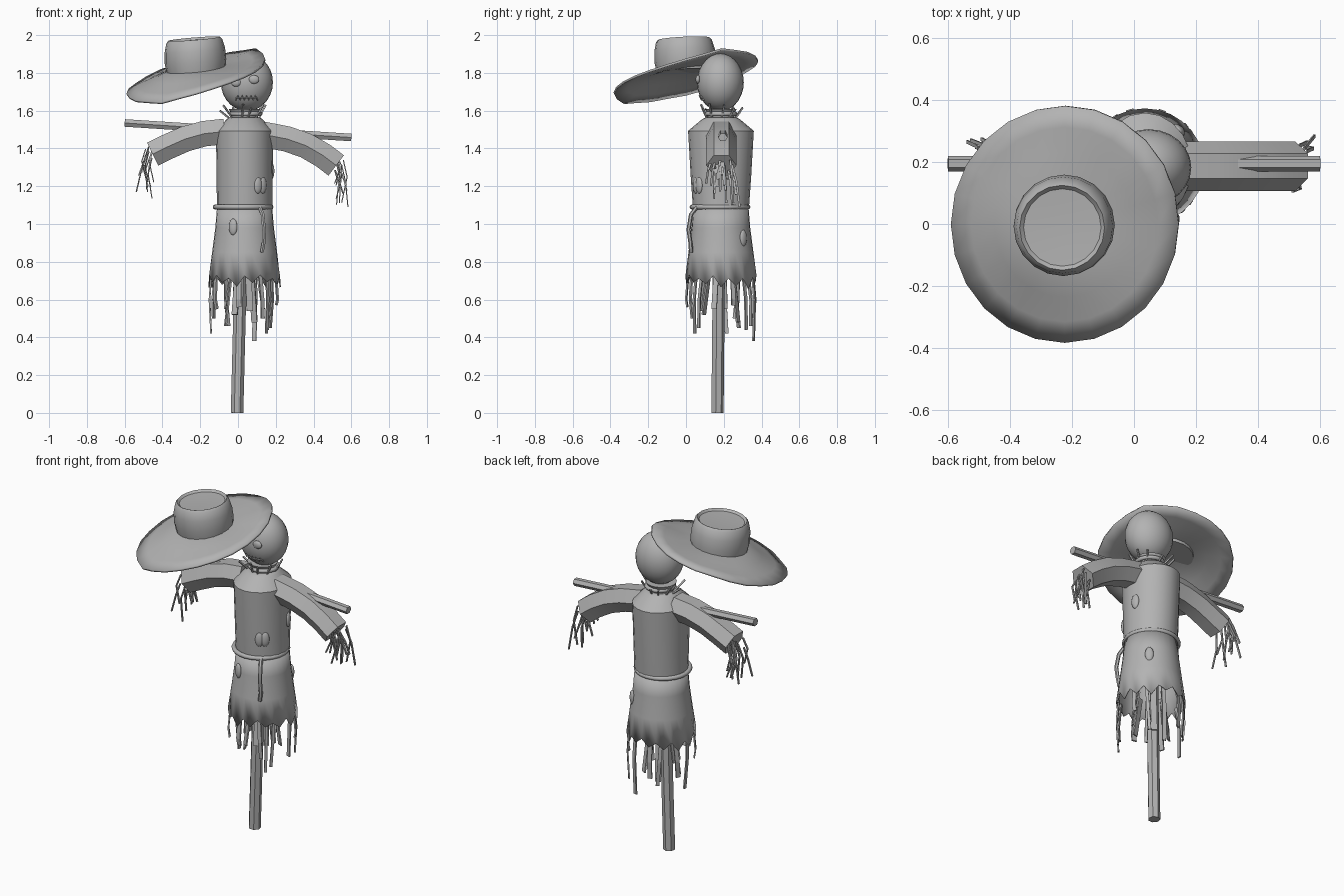
import bpy, bmesh, math, random
from math import sin, cos, pi, radians
from mathutils import Vector

random.seed(4)
if "Cube" in bpy.data.objects:
    bpy.data.objects.remove(bpy.data.objects["Cube"], do_unlink=True)

GREY = (0.45, 0.45, 0.45, 1)
mat = bpy.data.materials.new("plain_grey")
mat.use_nodes = True
mat.diffuse_color = GREY
mat.node_tree.nodes["Principled BSDF"].inputs["Base Color"].default_value = GREY

CX, CY = 0.035, 0.185          # body axis


def finish(name, bm, angle=35):
    bmesh.ops.recalc_face_normals(bm, faces=bm.faces)
    mesh = bpy.data.meshes.new(name)
    bm.to_mesh(mesh)
    bm.free()
    mesh.materials.append(mat)
    ob = bpy.data.objects.new(name, mesh)
    bpy.context.collection.objects.link(ob)
    bpy.ops.object.select_all(action='DESELECT')
    ob.select_set(True)
    bpy.context.view_layer.objects.active = ob
    if angle:
        bpy.ops.object.shade_smooth_by_angle(angle=radians(angle))
    return ob


def skin(bm, rings, caps=True):
    """Join equal rings of points into a tube."""
    vs = [[bm.verts.new(p) for p in r] for r in rings]
    n = len(vs[0])
    for a, b in zip(vs, vs[1:]):
        for i in range(n):
            j = (i + 1) % n
            bm.faces.new((a[i], a[j], b[j], b[i]))
    if caps:
        bm.faces.new(vs[0][::-1])
        bm.faces.new(vs[-1])
    return vs


def sweep(bm, path, a, b, sides, ref=(0, 1, 0), turn=0.0):
    """Sweep an oval section along a path; a lies along ref, b across it."""
    pts = [Vector(p) for p in path]
    rings = []
    for i, p in enumerate(pts):
        t = (pts[min(i + 1, len(pts) - 1)] - pts[max(i - 1, 0)]).normalized()
        u = Vector(ref)
        u = (u - t * u.dot(t)).normalized()
        v = t.cross(u)
        rings.append([p + u * a * cos(turn + k * 2 * pi / sides) + v * b * sin(turn + k * 2 * pi / sides)
                      for k in range(sides)])
    skin(bm, rings)


def ring(rx, ry, z, n=20, cx=CX, cy=CY):
    return [(cx + rx * cos(2 * pi * k / n), cy + ry * sin(2 * pi * k / n), z) for k in range(n)]


def around(angle, r, z):
    return Vector((CX + r * cos(radians(angle)), CY + r * sin(radians(angle)), z))


def ellipsoid(name, loc, size, turn=0.0, seg=20):
    bm = bmesh.new()
    bmesh.ops.create_uvsphere(bm, u_segments=seg, v_segments=seg // 2 + 2, radius=1)
    ob = finish(name, bm)
    ob.location, ob.scale, ob.rotation_euler.z = loc, size, turn
    return ob


def torus(name, loc, big, small):
    bpy.ops.mesh.primitive_torus_add(location=loc, major_radius=big, minor_radius=small,
                                     major_segments=24, minor_segments=8)
    ob = bpy.context.object
    ob.name = name
    ob.data.materials.append(mat)
    bpy.ops.object.shade_smooth_by_angle(angle=radians(50))
    return ob


# Wooden frame
bm = bmesh.new()
sweep(bm, [(-0.005, 0.165, 0), (0.035, 0.18, 1.6)], 0.034, 0.034, 7)
finish("upright_pole", bm)
bm = bmesh.new()
sweep(bm, [(-0.6, 0.195, 1.535), (0.6, 0.195, 1.458)], 0.025, 0.023, 6)
finish("cross_bar", bm)

# Shirt body with shoulders
bm = bmesh.new()
skin(bm, [ring(0.147, 0.148, 1.08), ring(0.148, 0.16, 1.25), ring(0.152, 0.174, 1.493),
          ring(0.095, 0.1, 1.555), ring(0.08, 0.08, 1.565)])
finish("shirt", bm)

# Skirt with a torn hem
bm = bmesh.new()
rows = skin(bm, [ring(0.146, 0.146, 1.09, 28), ring(0.155, 0.155, 0.98, 28),
                 ring(0.172, 0.172, 0.85, 28), ring(0.192, 0.188, 0.7, 28)], caps=False)
for k, v in enumerate(rows[-1]):
    v.co.z += random.uniform(0.01, 0.035) if k % 2 else random.uniform(-0.045, 0.0)
sk = finish("skirt", bm)
mod = sk.modifiers.new("cloth", 'SOLIDIFY')
mod.thickness = 0.006

# Rope belt with hanging tail, and neck tie
torus("belt", (CX - 0.008, CY - 0.005, 1.09), 0.148, 0.013)
bm = bmesh.new()
sweep(bm, [around(-58, 0.15, 1.09), around(-59, 0.185, 1.05), around(-59, 0.2, 0.97),
           around(-58, 0.19, 0.9), around(-60, 0.183, 0.85)], 0.011, 0.011, 6)
finish("belt_tail", bm)
bm = bmesh.new()
skin(bm, [ring(0.075, 0.075, 1.55), ring(0.068, 0.068, 1.58), ring(0.085, 0.085, 1.61)])
finish("neck", bm)
torus("neck_rope", (CX + 0.008, CY, 1.583), 0.075, 0.012)

# Sleeves, six sided
sleeves = {
    "left_sleeve": [(0.13, 1.475), (0.26, 1.45), (0.36, 1.415), (0.45, 1.363), (0.52, 1.31)],
    "right_sleeve": [(-0.07, 1.49), (-0.18, 1.478), (-0.28, 1.45), (-0.37, 1.41), (-0.452, 1.37)],
}
for name, path in sleeves.items():
    bm = bmesh.new()
    sweep(bm, [(x, 0.187, z) for x, z in path], 0.08, 0.078, 6)
    finish(name, bm, 20)

# Straw hands
for name, (x, z), s in (("left_straw_hand", (0.51, 1.32), 1), ("right_straw_hand", (-0.445, 1.37), -1)):
    bm = bmesh.new()
    for k in range(14):
        y = 0.187 + random.uniform(-0.06, 0.06)
        p = Vector((x + s * random.uniform(0, 0.05), y, z + random.uniform(-0.04, 0.04)))
        drop = random.uniform(0.1, 0.23)
        out = random.uniform(-0.01, 0.06)
        dy = (y - 0.187) * 0.5 + random.uniform(-0.02, 0.02)
        mid = p + Vector((s * 0.02, dy * 0.6, -drop * 0.4))
        sweep(bm, [p, mid, p + Vector((s * out, dy, -drop))], 0.008, 0.004, 4, turn=pi / 4)
    finish(name, bm, 0)

# Straw strips below the hem: angle, lower end, half width
bm = bmesh.new()
for ang, low, w in ((72, 0.38, 0.016), (105, 0.5, 0.018), (42, 0.44, 0.012), (20, 0.57, 0.016),
                    (-35, 0.45, 0.011), (-48, 0.42, 0.011), (-62, 0.5, 0.014), (-100, 0.56, 0.02),
                    (178, 0.42, 0.014), (150, 0.5, 0.018), (-150, 0.55, 0.02), (125, 0.46, 0.014)):
    side = (-sin(radians(ang)), cos(radians(ang)), 0)
    lean = random.uniform(-4, 4)
    sweep(bm, [around(ang, 0.175, 0.74), around(ang + lean, 0.187, 0.6),
               around(ang + 2 * lean, 0.18, low)], w, 0.006, 4, side, pi / 4)
for ang, low, w in ((-120, 0.52, 0.024), (-75, 0.54, 0.024), (-20, 0.55, 0.02), (60, 0.48, 0.024),
                    (115, 0.45, 0.024), (170, 0.55, 0.024), (-165, 0.46, 0.02)):
    side = (-sin(radians(ang)), cos(radians(ang)), 0)
    sweep(bm, [around(ang, 0.07, 0.76), around(ang, 0.105, low)], w, 0.006, 4, side, pi / 4)
finish("hem_straw", bm, 0)

# Straw poking out of the collar
bm = bmesh.new()
for k in range(10):
    ang = k * 36 + random.uniform(-10, 10)
    sweep(bm, [around(ang, 0.07, 1.55), around(ang + 8, random.uniform(0.1, 0.135),
               random.uniform(1.59, 1.64))], 0.006, 0.006, 4, (0.3, 0.4, 1))
finish("collar_straw", bm, 0)

# Oval patches: angle, radius, height
for k, (ang, r, z) in enumerate(((-62, 0.15, 1.205), (-50, 0.15, 1.205), (15, 0.148, 1.28),
                                 (47, 0.162, 0.925), (-113, 0.157, 0.985))):
    ellipsoid(f"patch_{k + 1}", around(ang, r, z), (0.014, 0.024, 0.044), radians(ang), 14)

# Head and face
hx, hy, hz = 0.047, 0.182, 1.75
ellipsoid("head", (hx, hy, hz), (0.138, 0.124, 0.152), 0, 24)


def face_y(x, z, lift=0.0):
    d = 1 - ((x - hx) / 0.138) ** 2 - ((z - hz) / 0.152) ** 2
    return hy - 0.124 * math.sqrt(max(d, 0)) - lift


for side, x, z in (("left", 0.085, 1.765), ("right", -0.01, 1.75)):
    ellipsoid(f"{side}_eye", (x, face_y(x, z), z), (0.028, 0.013, 0.023), 0, 14)
bm = bmesh.new()
xs = [-0.012 + 0.0115 * k for k in range(11)]
zig = [(x, 1.668 + (0.012 if k % 2 else -0.012)) for k, x in enumerate(xs)]
for line in (zig, [(x, 1.668) for x in xs]):
    sweep(bm, [(x, face_y(x, z, 0.002), z) for x, z in line], 0.004, 0.003, 4)
finish("stitched_mouth", bm)

# Hat brim, drooping and wavy
rim = [1.87, 1.925, 1.905, 1.865, 1.815, 1.74, 1.685, 1.65, 1.64, 1.69, 1.75, 1.81]
hat_x, N = -0.222, 24


def rim_z(k):
    i = k // 2
    return rim[i] if k % 2 == 0 else (rim[i] + rim[(i + 1) % 12]) / 2


def brim_ring(f):
    pts = []
    for k in range(N):
        c, s = cos(2 * pi * k / N), sin(2 * pi * k / N)
        inner = 1.818 + 0.016 * c + 0.022 * s
        r = 0.15 + f * 0.22
        pts.append((hat_x + r * c * 0.99, r * s * 1.03, inner + (rim_z(k) - inner) * f))
    return pts


bm = bmesh.new()
rows = skin(bm, [brim_ring(f) for f in (0, 0.35, 0.7, 1)], caps=False)
bm.faces.new(rows[0])
brim = finish("hat_brim", bm, 40)
mod = brim.modifiers.new("felt", 'SOLIDIFY')
mod.thickness = 0.012
mod.offset = 0

# Hat crown, leaning with a dished top
bm = bmesh.new()
rings = []
for t, r in ((0, 0.155), (0.3, 0.163), (0.65, 0.16), (0.93, 0.148), (1, 0.137), (0.93, 0.125), (0.91, 0.06)):
    base = ring(r, r, 0, 20, hat_x - 0.01 * t, -0.012 * t)
    rings.append([(x, y, 1.81 + 0.172 * t + 0.08 * (x - hat_x) + 0.05 * y) for x, y, z in base])
skin(bm, rings)
finish("hat_crown", bm, 40)
